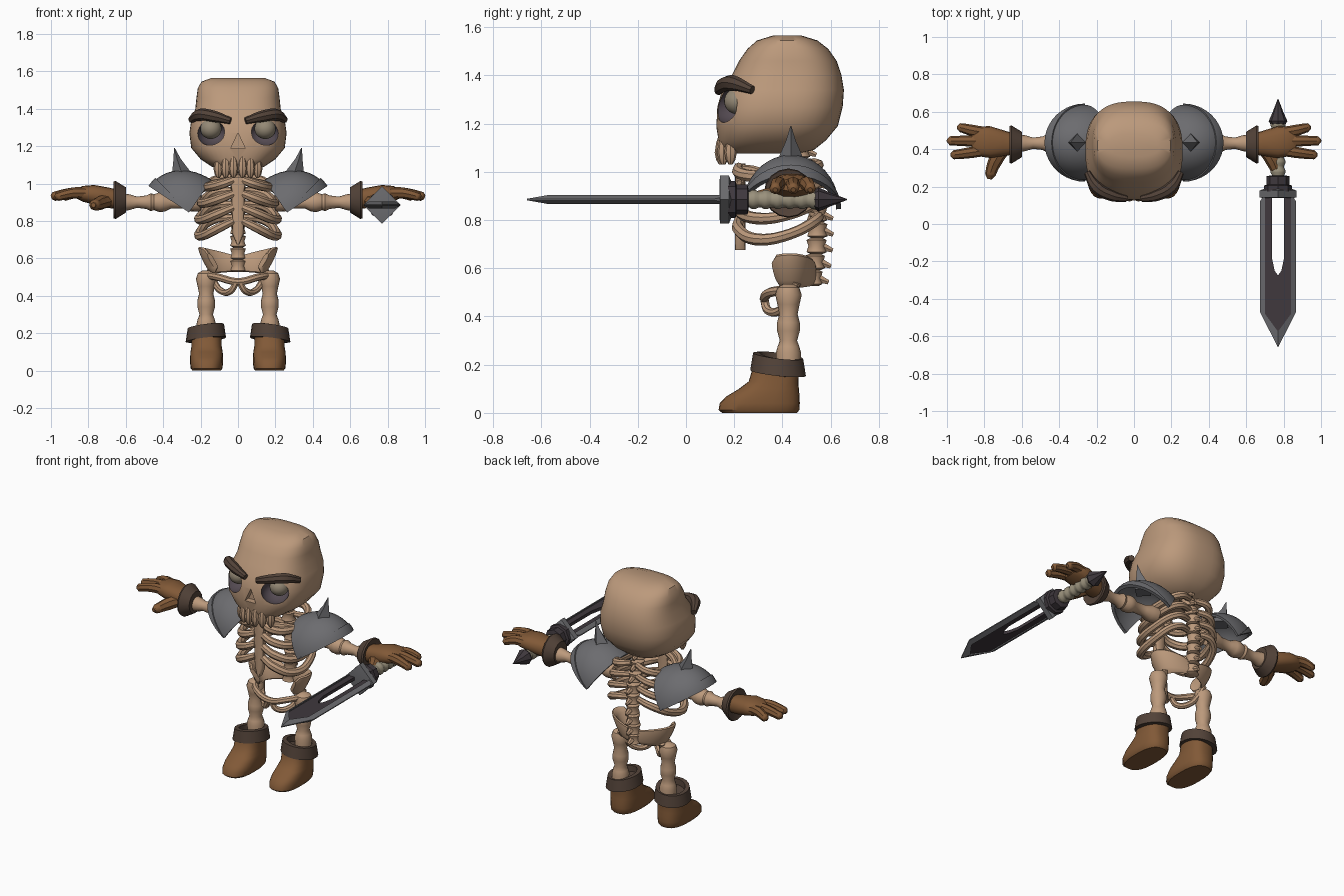
import bpy, bmesh
from math import sin, cos, pi, radians
from mathutils import Vector as V, Matrix

if "Cube" in bpy.data.objects:
    bpy.data.objects.remove(bpy.data.objects["Cube"])
X, Y, Z = V((1, 0, 0)), V((0, 1, 0)), V((0, 0, 1))
parts = []


def material(name, *rgb):
    m = bpy.data.materials.new(name)
    m.use_nodes = True
    m.diffuse_color = (*rgb, 1)
    m.node_tree.nodes["Principled BSDF"].inputs["Base Color"].default_value = (*rgb, 1)
    return m


bone = material("bone", .50, .32, .20)
leather = material("brown leather", .22, .10, .038)
dark_leather = material("dark leather", .085, .055, .04)
steel = material("steel", .15, .15, .16)
dark_steel = material("dark steel", .05, .04, .047)
socket = material("socket shadow", .09, .07, .085)
eye = material("eye", .30, .25, .18)
wrap = material("grip wrap", .32, .28, .20)


def add(name, mesh, *mats):
    for m in mats:
        mesh.materials.append(m)
    ob = bpy.data.objects.new(name, mesh)
    bpy.context.collection.objects.link(ob)
    parts.append(ob)
    return ob


def from_bm(name, bm, *mats):
    bmesh.ops.recalc_face_normals(bm, faces=bm.faces)
    mesh = bpy.data.meshes.new(name)
    bm.to_mesh(mesh)
    bm.free()
    return add(name, mesh, *mats)


def ring(c, a, b, n=16, p=2):
    """Superellipse of points around c, spanned by a and b."""
    f = lambda t: (1 if t > 0 else -1) * abs(t) ** (2 / p)
    return [V(c) + a * f(cos(2 * pi * i / n)) + b * f(sin(2 * pi * i / n)) for i in range(n)]


def loft(name, rings, mat, closed=True):
    """Skin a row of point rings, capping the ends when closed."""
    bm = bmesh.new()
    rows = [[bm.verts.new(p) for p in r] for r in rings]
    n = len(rows[0])
    for r, q in zip(rows, rows[1:]):
        for i in range(n if closed else n - 1):
            j = (i + 1) % n
            bm.faces.new((r[i], r[j], q[j], q[i]))
    if closed:
        bm.faces.new(rows[0])
        bm.faces.new(rows[-1])
    else:
        bmesh.ops.remove_doubles(bm, verts=bm.verts, dist=.0005)
    return from_bm(name, bm, mat)


def lathe(name, base, axis, profile, mat, n=16):
    """Turn (distance, radius) pairs around an axis."""
    a = X if abs(axis.x) < .5 else Z
    b = axis.cross(a).normalized()
    a = b.cross(axis).normalized()
    return loft(name, [ring(V(base) + axis * t, a * r, b * r, n) for t, r in profile], mat)


def ball(name, c, size, mat, turn=0):
    bm = bmesh.new()
    m = Matrix.Translation(c) @ Matrix.Rotation(turn, 4, "Z") @ Matrix.Diagonal((*size, 1))
    bmesh.ops.create_uvsphere(bm, u_segments=24, v_segments=14, radius=1, matrix=m)
    return from_bm(name, bm, mat)


def tube(name, pts, r, mat, radii=None):
    cu = bpy.data.curves.new(name, "CURVE")
    cu.dimensions, cu.bevel_depth, cu.bevel_resolution = "3D", r, 2
    cu.use_fill_caps, cu.resolution_u = True, 5
    s = cu.splines.new("BEZIER")
    s.bezier_points.add(len(pts) - 1)
    for i, (bp, p) in enumerate(zip(s.bezier_points, pts)):
        bp.co, bp.handle_left_type, bp.handle_right_type = p, "AUTO", "AUTO"
        bp.radius = radii[i] if radii else 1
    tmp = bpy.data.objects.new(name, cu)
    mesh = bpy.data.meshes.new_from_object(tmp)
    bpy.data.objects.remove(tmp)
    mesh.materials.clear()
    return add(name, mesh, mat)


def mirror(ob):
    """Copy a left part to the right side."""
    mesh = ob.data.copy()
    mesh.transform(Matrix.Diagonal((-1, 1, 1, 1)))
    mesh.flip_normals()
    base = ob.name
    ob.name = "left_" + base
    return add("right_" + base, mesh)


# Skull: stacked rounded rings (height, half width, front, back)
rows = [(1.075, .09, .17, .46), (1.09, .14, .145, .53), (1.13, .20, .135, .58),
        (1.19, .25, .125, .63), (1.27, .26, .13, .65), (1.34, .25, .15, .655),
        (1.40, .228, .19, .645), (1.46, .222, .22, .625), (1.51, .215, .255, .59),
        (1.545, .195, .295, .545), (1.565, .14, .36, .48)]
skull = loft("skull", [ring((0, (f + b) / 2, z), X * w, Y * (b - f) / 2, 48, 2.6)
                       for z, w, f, b in rows], bone)
skull.data.materials.append(socket)

# Eye sockets and nose hole are carved out
hole = ball("socket_cutter", (.14, .18, 1.27), (.082, .10, .068), bone, radians(25))
hole.data.materials.append(socket)
for f in hole.data.polygons:
    f.material_index = 1
nose = loft("nose_cutter", [ring((0, y, 1.215), Z * .055, X * .045, 3) for y in (.08, .165)], bone)
cutters = [hole, mirror(hole), nose]
for c in cutters:
    c.hide_render = True
    mod = skull.modifiers.new("carve", "BOOLEAN")
    mod.object, mod.operation, mod.solver = c, "DIFFERENCE", "EXACT"
bpy.context.view_layer.update()
carved = bpy.data.meshes.new_from_object(skull.evaluated_get(bpy.context.evaluated_depsgraph_get()))
skull.modifiers.clear()
skull.data = carved
for c in cutters:
    parts.remove(c)
    bpy.data.objects.remove(c)

# Eyes, brows and teeth
mirror(ball("eye", (.145, .215, 1.293), (.057, .057, .055), eye))
mirror(tube("brow", [(.04, .135, 1.335), (.12, .152, 1.357), (.20, .195, 1.368), (.25, .275, 1.34)],
            .03, dark_leather, [.6, 1, 1.1, .6]))
for i, (x, y) in enumerate([(.024, .145), (.066, .155), (.105, .185)]):
    mirror(lathe(f"tooth_{i}", (x, y, 1.03), Z,
                 [(0, .008), (.02, .02), (.05, .026), (.09, .02), (.12, .01)], bone, 8))

# Spine
for i in range(9):
    z = .56 + i * .066
    y = .525 + .02 * sin(i * .5) - .012 * max(0, i - 5)
    lathe(f"vertebra_{i}", (0, y, z), Z,
          [(-.033, .025), (-.025, .042), (0, .034), (.025, .042), (.033, .025)], bone, 12)
    lathe(f"spine_spur_{i}", (0, y + .02, z), (Y - Z * .4).normalized(), [(0, .02), (.05, .01)], bone, 6)

# Rib cage: sternum, ribs and collar bones
loft("sternum", [ring((0, .225, z), X * w, Y * .022, 12, 3) for z, w in
                 ((.675, .008), (.73, .03), (.85, .034), (.97, .036), (1.02, .045), (1.035, .03))], bone)
for i, w in enumerate((.205, .205, .19, .165)):
    z = .79 + i * .073
    sag = .07 - .014 * i
    mirror(tube(f"rib_{i}", [(.02, .53, z + .03), (w * .65, .545, z + .015), (w, .43, z - sag * .7),
                             (w * .92, .29, z - sag), (w * .5, .218, z - sag * .4), (.025, .22, z + .01)],
                .023, bone, [.8, 1, 1, 1.1, 1.1, .9]))
mirror(tube("collar_bone", [(.03, .235, 1.01), (.13, .30, 1.0), (.24, .42, .94)], .02, bone))

# Pelvis: flared band open to the front, with lower rings
hips = []
for i in range(25):
    t = radians(-128 + i * 256 / 24)
    out = V((sin(t), cos(t) * .6, 0))
    k = abs(sin(t))
    h = .04 + .032 * k - (.025 if i in (0, 24) else 0)
    hips.append(ring((.172 * sin(t), .43 + .10 * cos(t), .57 + .02 * k), out * .018,
                     Z * h + out * .035 * k, 12, 2.5))
loft("pelvis", hips, bone)
tube("pelvis_bar", [(-.17, .42, .51), (-.11, .35, .50), (0, .325, .475), (.11, .35, .50), (.17, .42, .51)],
     .02, bone)
mirror(tube("pelvis_ring", [(.01, .325, .47), (.04, .34, .425), (.09, .39, .425), (.13, .43, .48),
                            (.15, .46, .54)], .018, bone))

# Legs and boots
mirror(lathe("leg_bone", (.17, .425, 0), Z,
             [(.20, .05), (.25, .052), (.275, .045), (.30, .036), (.34, .047), (.375, .047), (.41, .038),
              (.45, .046), (.49, .055), (.52, .045), (.535, .02)], bone))
boot_rows = [(0, .15, .46, .076), (.012, .135, .47, .085), (.04, .14, .472, .088), (.07, .17, .471, .088),
             (.10, .22, .468, .086), (.13, .26, .466, .081), (.18, .275, .47, .081)]
mirror(loft("boot", [ring((.168, (f + b) / 2, z), X * w, Y * (b - f) / 2, 28, 2.6)
                     for z, f, b, w in boot_rows], leather))
tilt = Z * .035 * .35
mirror(loft("boot_cuff", [ring((.172, .382, z), X * r - tilt, Y * r * 1.07 - tilt, 20) for z, r in
                          ((.165, .085), (.165, .108), (.237, .097), (.237, .072), (.20, .07))], dark_leather))

# Arms
mirror(lathe("arm_bone", (0, .432, .90), X,
             [(.19, .02), (.20, .048), (.25, .05), (.29, .034), (.36, .034), (.39, .05), (.42, .053),
              (.45, .042), (.465, .048), (.49, .036), (.54, .03), (.58, .042), (.63, .05)], bone))

# Shoulder armour: quarter domes with a raised rim and a spike
u, v = V((.82, 0, .57)), V((-.57, 0, .82))


def dome(name, a0, a1, grow, thick):
    grid = []
    for i in range(13):
        a = radians(a0 + (a1 - a0) * i / 12)
        spoke = u * cos(a) * (.245 + grow) + v * sin(a) * (.205 + grow)
        grid.append([V((.262, .435, .845)) + spoke * cos(b) + Y * (.195 + grow) * sin(b)
                     for b in [radians(-90 + 9 * j) for j in range(21)]])
    ob = loft(name, grid, steel, closed=False)
    mod = ob.modifiers.new("thickness", "SOLIDIFY")
    mod.thickness, mod.offset = thick, 0
    bpy.context.view_layer.update()
    ob.data = bpy.data.meshes.new_from_object(
        ob.evaluated_get(bpy.context.evaluated_depsgraph_get()))
    ob.modifiers.clear()
    mirror(ob)


dome("shoulder_guard", 0, 90, 0, .014)
dome("shoulder_rim", -2, 13, .004, .02)
mirror(loft("shoulder_spike", [ring((x, .435, z), X * r, Y * r, 4) for x, z, r in
                               ((.295, 1.02, .062), (.305, 1.07, .046), (.325, 1.13, .02),
                                (.34, 1.19, .002))], steel))

# Gloves
mirror(lathe("glove_cuff", (0, .425, .912), X,
             [(.60, .045), (.60, .068), (.655, .102), (.665, .098), (.65, .055)], dark_leather))
palm = [(.64, .428, .915, .055, .052), (.70, .432, .925, .07, .055), (.77, .438, .94, .085, .052),
        (.83, .442, .945, .08, .042), (.865, .444, .945, .06, .025)]
mirror(loft("palm", [ring((x, y, z), Y * a, Z * b, 16, 2.4) for x, y, z, a, b in palm], leather))
for i, (x, y0, y) in enumerate([(.93, .488, .515), (.985, .443, .445), (.965, .395, .37)]):
    mirror(tube(f"finger_{i}", [(.79, y0, .945), (.87, (y0 + y) / 2, .95), (x, y, .93), (x + .013, y, .925)],
                .03, leather, [1, 1, .8, .35]))
mirror(tube("thumb", [(.69, .41, .91), (.74, .34, .895), (.768, .265, .885), (.773, .24, .885)],
            .036, leather, [1, 1.05, .8, .35]))

# Sword: blade core, cutting edges, guard, grip and pommel
SX, SZ = .77, .885


def plate(name, pts, mat):
    """Flat outline of (x, y, half thickness) points, closed top and bottom."""
    for side, s in (("left", 1), ("right", -1)):
        loft(f"{side}_{name}", [[V((SX + s * x, y, SZ + k * h)) for x, y, h in pts] for k in (-1, 1)], mat)


plate("blade_core", [(.033, .16, .01), (.072, .16, .01), (.072, -.48, .01), (0, -.58, .01),
                     (0, -.275, .01), (.018, -.25, .01), (.033, -.18, .01)], dark_steel)
plate("blade_edge", [(.07, .16, .018), (.078, .15, .01), (.097, .12, .003), (.097, -.47, .003),
                     (0, -.66, .003), (0, -.575, .018), (.07, -.48, .018)], steel)
sword = lambda name, prof, mat, n: lathe(name, (SX, 0, SZ), Y, prof, mat, n)
sword("guard", [(.138, .07), (.142, .10), (.178, .10), (.19, .07)], steel, 4)
sword("collar", [(.175, .076), (.205, .076), (.21, .062), (.255, .062), (.26, .04)], dark_steel, 8)
sword("grip", [(.25 + .0125 * i, .04 if i // 2 % 2 else .033) for i in range(25)], wrap, 12)
sword("pommel", [(.525, .035), (.55, .05), (.60, .028), (.668, .002)], dark_steel, 8)

# Smooth shading with crisp edges
bpy.ops.object.select_all(action="DESELECT")
for ob in parts:
    ob.select_set(True)
bpy.context.view_layer.objects.active = skull
bpy.ops.object.shade_smooth_by_angle(angle=radians(38))
